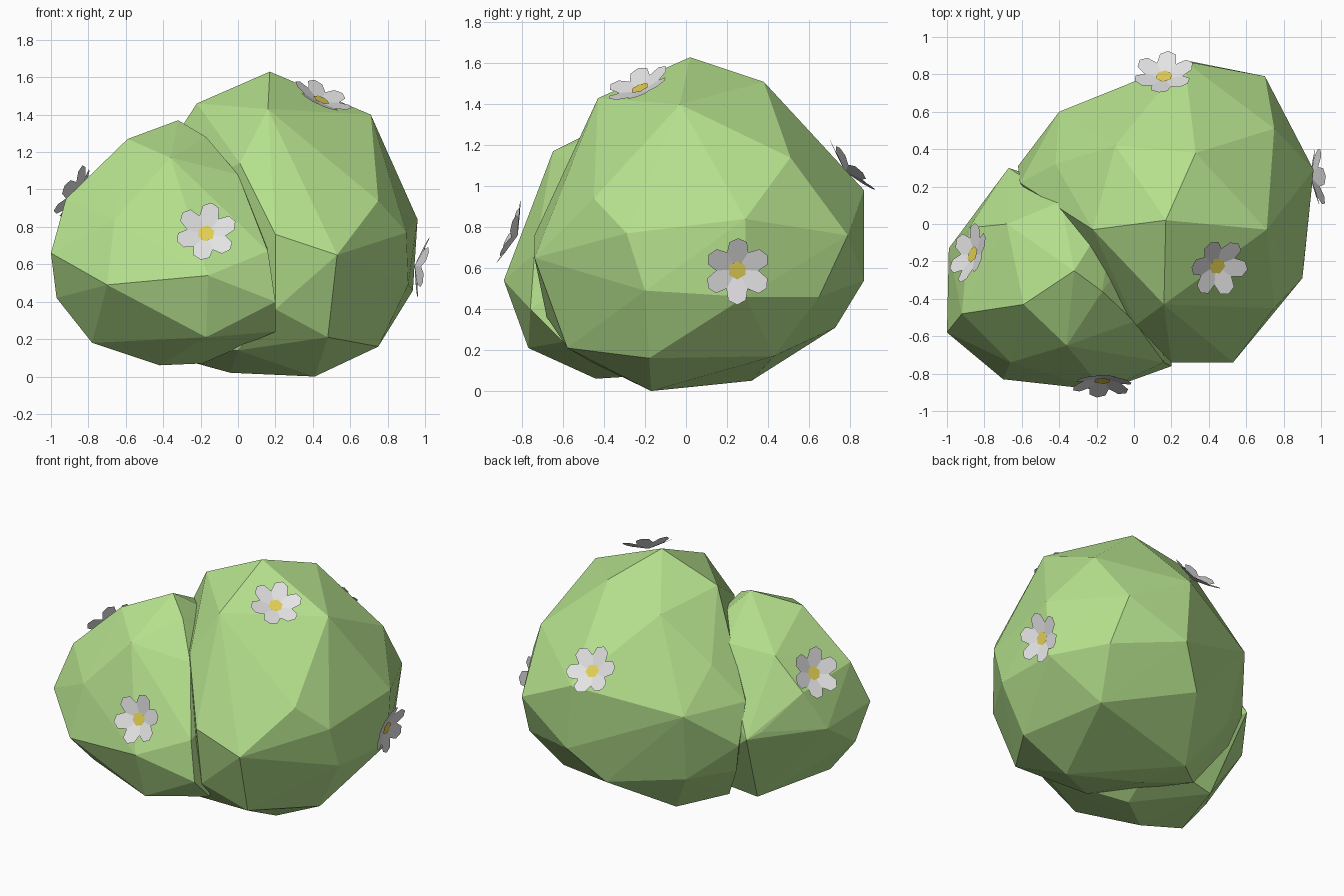
import bpy, bmesh, math
from mathutils import Vector
from mathutils.bvhtree import BVHTree


def material(name, rgb):
    m = bpy.data.materials.new(name)
    m.diffuse_color = (*rgb, 1)
    return m


LEAF = material("leaf green", (0.46, 0.75, 0.265))
PETAL = material("petal white", (0.78, 0.77, 0.78))
POLLEN = material("pollen yellow", (0.76, 0.62, 0.09))


def finish(name, bm, mats):
    me = bpy.data.meshes.new(name)
    bm.to_mesh(me)
    bm.free()
    for m in mats:
        me.materials.append(m)
    ob = bpy.data.objects.new(name, me)
    bpy.context.collection.objects.link(ob)
    return ob


surfaces = []


def clump(name, points):
    """Faceted foliage clump: hull around a few key corners."""
    bm = bmesh.new()
    for p in points:
        bm.verts.new(p)
    bmesh.ops.convex_hull(bm, input=bm.verts[:])
    loose = [v for v in bm.verts if not v.link_faces]
    bmesh.ops.delete(bm, geom=loose, context='VERTS')
    bmesh.ops.recalc_face_normals(bm, faces=bm.faces[:])
    surfaces.append(BVHTree.FromBMesh(bm))
    return finish(name, bm, [LEAF])


# large foliage clump, crown to base
clump("large_foliage", [
    (0.17, 0.02, 1.63), (0.33, 0.38, 1.51), (0.71, -0.03, 1.40),
    (0.16, -0.43, 1.43), (-0.22, -0.03, 1.46), (-0.10, 0.42, 1.40),
    (0.75, 0.51, 1.14), (0.01, -0.54, 1.14), (-0.38, 0.10, 1.18),
    (0.96, 0.29, 0.84), (0.90, -0.29, 0.77), (0.75, -0.45, 0.94),
    (0.70, 0.79, 0.76), (0.27, 0.87, 0.98), (-0.40, 0.60, 0.84),
    (0.53, -0.74, 0.65), (0.20, -0.74, 0.76), (-0.62, 0.31, 0.59),
    (0.935, 0.29, 0.46), (0.91, -0.20, 0.49), (0.74, 0.65, 0.46),
    (0.30, 0.87, 0.54), (-0.35, 0.50, 0.36), (0.20, -0.68, 0.36),
    (0.48, -0.58, 0.21), (0.75, -0.18, 0.16), (0.10, 0.73, 0.31),
    (0.63, 0.43, 0.17), (-0.15, 0.32, 0.05), (0.41, -0.17, 0.0),
    (-0.04, 0.03, 0.02), (0.0, -0.46, 0.14), (-0.56, 0.25, 0.38),
    (-0.40, 0.10, 0.12), (-0.61, 0.22, 0.86), (-0.42, 0.32, 1.10)])

# small foliage clump at the front left, its back buried in the large one
clump("small_foliage", [
    (-0.32, -0.25, 1.37), (-0.59, -0.43, 1.27), (-0.36, -0.65, 1.17),
    (-0.68, 0.0, 1.11), (-0.39, 0.12, 1.17), (-0.92, -0.48, 0.95),
    (-0.88, -0.02, 0.90), (-0.67, 0.30, 0.64), (-0.66, -0.74, 0.84),
    (-1.0, -0.58, 0.66), (-0.99, -0.13, 0.64), (-0.73, 0.22, 0.68),
    (-0.70, -0.83, 0.49), (-0.16, -0.89, 0.54), (0.16, -0.74, 0.67),
    (0.20, -0.76, 0.40), (-0.97, -0.46, 0.42), (-0.78, -0.46, 0.18),
    (-0.17, -0.77, 0.21), (-0.42, -0.44, 0.06), (-0.19, -0.28, 0.07),
    (-0.58, 0.05, 0.13), (0.20, -0.60, 0.24), (0.0, -0.52, 1.08),
    (0.10, 0.0, 0.90), (-0.10, 0.10, 0.20), (-0.10, 0.10, 1.10),
    (-0.17, -0.36, 1.28)])


def flower(name, centre, normal, spin):
    """Cup of six blunt petals around a hexagonal centre."""
    n = Vector(normal).normalized()
    c = Vector(centre) - n * 0.03
    for tree in surfaces:                      # lift clear of the foliage
        hit = tree.ray_cast(c + n * 0.3, -n, 0.6)[0]
        if hit and (hit - c).dot(n) > 0:
            c = hit + n * 0.003
    q = n.to_track_quat('Z', 'Y')
    bm = bmesh.new()

    def vert(a, x, y, z):
        ca, sa = math.cos(a), math.sin(a)
        return bm.verts.new(c + q @ Vector((x * ca - y * sa, x * sa + y * ca, z)))

    outline = [(0, 0), (0.09, -0.052), (0.145, -0.043), (0.166, 0.0),
               (0.145, 0.043), (0.09, 0.052)]
    for i in range(6):
        a = spin + i * math.pi / 3
        bm.faces.new([vert(a, x, y, 0.3 * x) for x, y in outline])
    disc = bm.faces.new([vert(spin + i * math.pi / 3, 0.046, 0, 0.018) for i in range(6)])
    disc.material_index = 1
    finish(name, bm, [PETAL, POLLEN])


# flowers scattered over the bush
for name, centre, normal, spin in [
        ("front_flower", (-0.17, -0.85, 0.77), (0.0, -0.93, 0.36), 0.35),
        ("top_flower", (0.45, -0.23, 1.49), (0.46, -0.42, 1.0), 0.1),
        ("right_flower", (0.96, 0.25, 0.59), (1.0, 0.08, -0.2), 0.52),
        ("back_flower", (0.16, 0.80, 1.09), (-0.1, 1.0, 0.9), 0.3),
        ("left_flower", (-0.87, -0.16, 0.98), (-1.0, 0.35, 0.62), 0.2)]:
    flower(name, centre, normal, spin)
